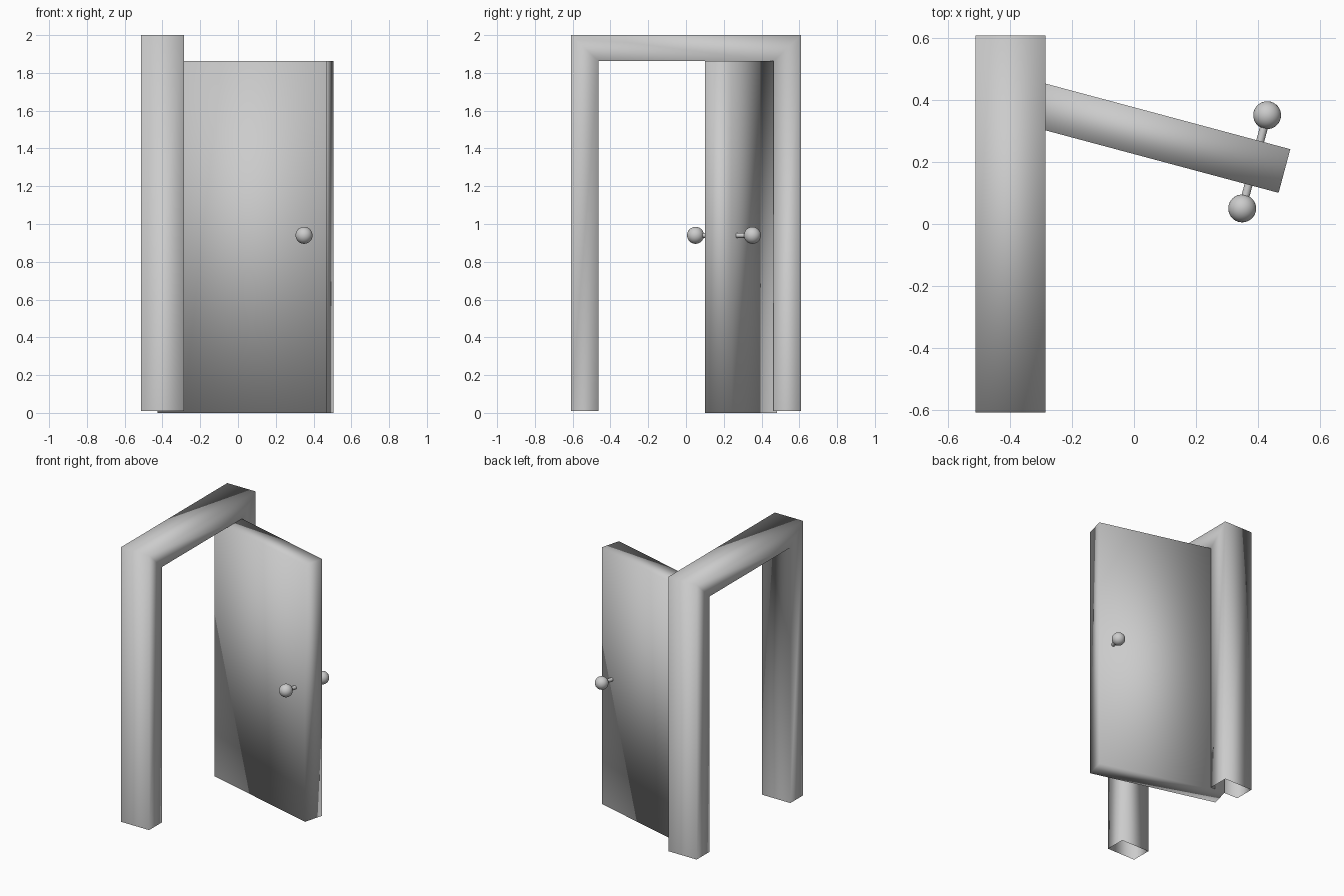
import bpy, bmesh
from math import radians
from mathutils import Matrix, Vector

if "Cube" in bpy.data.objects:
    bpy.data.objects.remove(bpy.data.objects["Cube"], do_unlink=True)

# One plain grey for everything
grey = bpy.data.materials.new("plain grey")
grey.use_nodes = True
colour = (0.6, 0.6, 0.6, 1)
grey.diffuse_color = colour
grey.node_tree.nodes["Principled BSDF"].inputs["Base Color"].default_value = colour


def finish(name, bm, matrix=Matrix()):
    mesh = bpy.data.meshes.new(name)
    for face in bm.faces:
        face.smooth = True
    bm.to_mesh(mesh)
    bm.free()
    mesh.materials.append(grey)
    obj = bpy.data.objects.new(name, mesh)
    obj.matrix_world = matrix
    bpy.context.collection.objects.link(obj)
    return obj


# Door frame: square tube swept over the opening, with open feet
X0, X1 = -0.513, -0.286
OUTER, INNER = 0.61, 0.463
FOOT, LINTEL, TOP = 0.01, 1.862, 2.0
outer_path = [(-OUTER, FOOT), (-OUTER, TOP), (OUTER, TOP), (OUTER, FOOT)]
inner_path = [(-INNER, FOOT), (-INNER, LINTEL), (INNER, LINTEL), (INNER, FOOT)]

bm = bmesh.new()
rings = []
for (yo, zo), (yi, zi) in zip(outer_path, inner_path):
    corners = [(X0, yo, zo), (X1, yo, zo), (X1, yi, zi), (X0, yi, zi)]
    rings.append([bm.verts.new(c) for c in corners])
for a, b in zip(rings, rings[1:]):
    for i in range(4):
        j = (i + 1) % 4
        bm.faces.new((a[i], a[j], b[j], b[i]))
bmesh.ops.recalc_face_normals(bm, faces=bm.faces)
finish("door_frame", bm)

# Door panel, standing ajar
swing = Matrix.Rotation(radians(-15), 4, "Z")
bm = bmesh.new()
bmesh.ops.create_cube(bm, size=1)
bmesh.ops.scale(bm, vec=(0.925, 0.146, LINTEL), verts=bm.verts)
finish("door_panel", bm, Matrix.Translation((0.0395, 0.291, LINTEL / 2)) @ swing)

# Knob and stem on each side of the door
handle = Matrix.Translation((0.39, 0.201, 0.94)) @ swing
REACH = 0.156
for side, label in ((-1, "front"), (1, "back")):
    bm = bmesh.new()
    bmesh.ops.create_uvsphere(bm, u_segments=32, v_segments=16, radius=0.045)
    finish(label + "_knob", bm, handle @ Matrix.Translation((0, side * REACH, 0)))

    bm = bmesh.new()
    bmesh.ops.create_cone(bm, segments=24, radius1=0.013, radius2=0.013, depth=REACH,
                          cap_ends=False, matrix=Matrix.Rotation(radians(90), 4, "X"))
    finish(label + "_knob_stem", bm, handle @ Matrix.Translation((0, side * REACH / 2, 0)))
